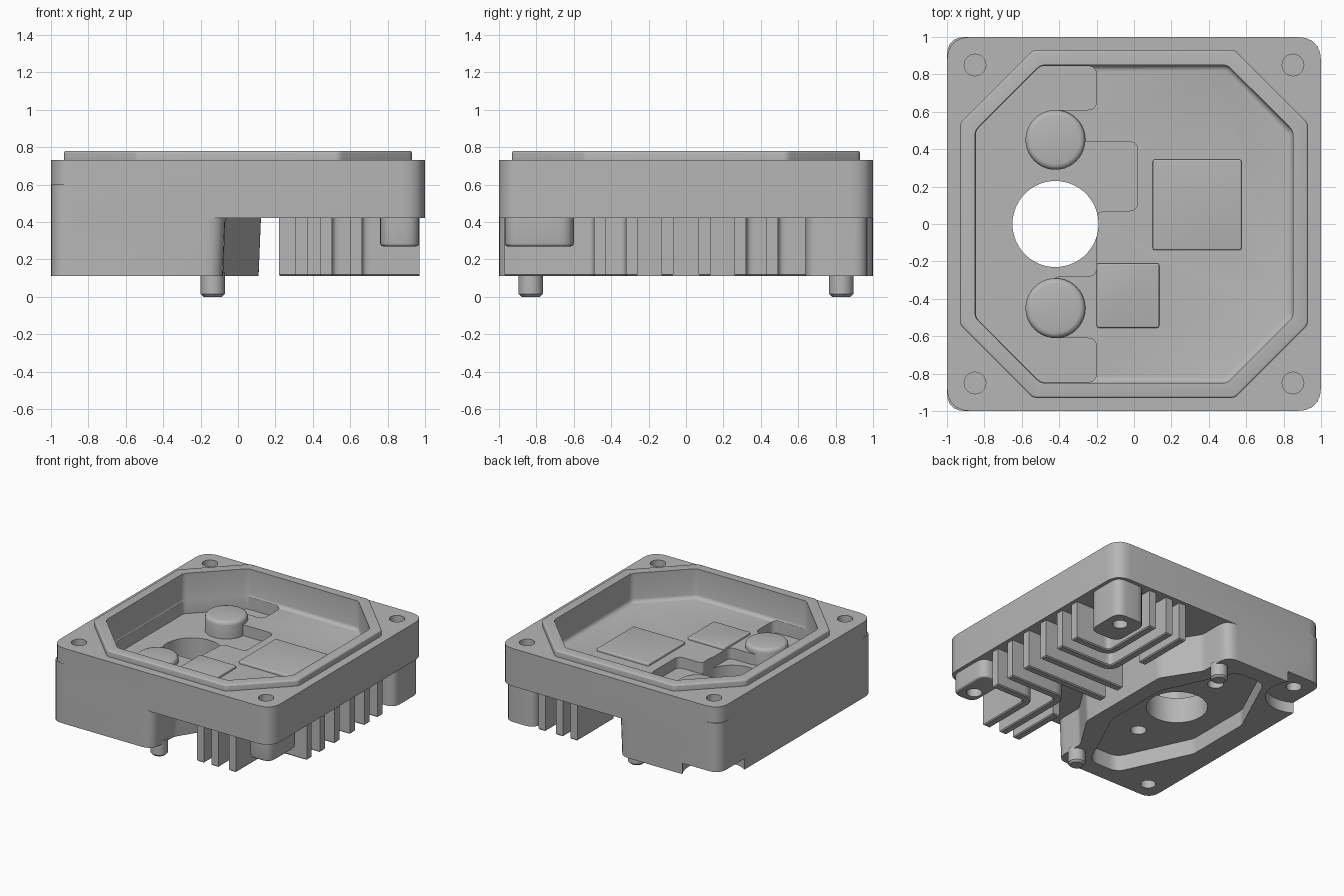
import bpy, bmesh, math
from mathutils import Vector

cube = bpy.data.objects.get("Cube")
if cube:
    bpy.data.objects.remove(cube, do_unlink=True)

metal = bpy.data.materials.new("cast_grey")
metal.use_nodes = True
GREY = (0.47, 0.47, 0.47, 1)
metal.diffuse_color = GREY
metal.node_tree.nodes["Principled BSDF"].inputs["Base Color"].default_value = GREY


def rounded(pts, r, steps=5):
    """Replace each corner of a closed outline with a small arc."""
    out = []
    for i, p in enumerate(pts):
        p = Vector(p)
        a, b = Vector(pts[i - 1]) - p, Vector(pts[(i + 1) % len(pts)]) - p
        half = a.angle(b) / 2
        d = min(r / math.tan(half), a.length * 0.48, b.length * 0.48)
        a, b = p + a.normalized() * d, p + b.normalized() * d
        for k in range(steps + 1):
            t = k / steps
            out.append(a * (1 - t) ** 2 + p * 2 * t * (1 - t) + b * t ** 2)
    return out


def circle(x, y, r, n=40):
    return [Vector((x + r * math.cos(math.tau * i / n), y + r * math.sin(math.tau * i / n)))
            for i in range(n)]


def rect(x0, x1, y0, y1, r=0.03):
    return rounded([(x0, y0), (x1, y0), (x1, y1), (x0, y1)], r)


def octagon(s, c, r=0.06):
    return rounded([(s, c - s), (s, s - c), (s - c, s), (c - s, s),
                    (-s, s - c), (-s, c - s), (c - s, -s), (s - c, -s)], r)


def prism(name, outline, z0, z1, top=0, bottom=0, steps=3):
    """Extrude an outline, optionally rounding its top or bottom edge."""
    bm = bmesh.new()
    face = bm.faces.new([bm.verts.new((p[0], p[1], z0)) for p in outline])
    ext = bmesh.ops.extrude_face_region(bm, geom=[face])["geom"]
    for v in ext:
        if isinstance(v, bmesh.types.BMVert):
            v.co.z = z1
    bmesh.ops.recalc_face_normals(bm, faces=bm.faces[:])
    for z, width in ((z0, bottom), (z1, top)):
        if width:
            edges = [e for e in bm.edges if all(abs(v.co.z - z) < 1e-5 for v in e.verts)]
            bmesh.ops.bevel(bm, geom=edges, offset=width, segments=steps,
                            profile=0.5, affect='EDGES')
    mesh = bpy.data.meshes.new(name)
    bm.to_mesh(mesh)
    bm.free()
    obj = bpy.data.objects.new(name, mesh)
    bpy.context.collection.objects.link(obj)
    mesh.materials.append(metal)
    return obj


def combine(target, other, operation):
    """Apply a boolean and drop the helper."""
    mod = target.modifiers.new("combine", 'BOOLEAN')
    mod.operation, mod.object, mod.solver = operation, other, 'EXACT'
    bpy.context.view_layer.objects.active = target
    bpy.ops.object.modifier_apply(modifier=mod.name)
    bpy.data.objects.remove(other, do_unlink=True)


def cut(*args, **kw):
    combine(housing, prism("cutter", *args, **kw), 'DIFFERENCE')


def add(*args, **kw):
    combine(housing, prism("addition", *args, **kw), 'UNION')


def smooth(obj):
    bpy.ops.object.select_all(action='DESELECT')
    obj.select_set(True)
    bpy.context.view_layer.objects.active = obj
    bpy.ops.object.shade_smooth_by_angle(angle=math.radians(35))


def fin(name, path, width=0.064, bend=0.08):
    """A cooling fin: a thin wall following a path under the plate."""
    pts = [Vector(path[0])]
    for i in range(1, len(path) - 1):
        p, a, b = Vector(path[i]), Vector(path[i - 1]), Vector(path[i + 1])
        a, b = p + (a - p).normalized() * bend, p + (b - p).normalized() * bend
        pts += [a * (1 - t) ** 2 + p * 2 * t * (1 - t) + b * t * t
                for t in (k / 5 for k in range(6))]
    pts.append(Vector(path[-1]))
    left, right = [], []
    for i, p in enumerate(pts):
        d = (pts[min(i + 1, len(pts) - 1)] - pts[max(i - 1, 0)]).normalized()
        n = Vector((-d.y, d.x)) * width / 2
        left.append(p + n)
        right.append(p - n)
    smooth(prism(name, left + right[::-1], 0.11, 0.425, bottom=0.008, steps=1))


# Main plate, deep side block and gasket rim
housing = prism("housing", rect(-1, 1, -1, 1, 0.13), 0.42, 0.73)
block = prism("side_block", rounded(
    [(-1, -1), (-0.06, -1), (-0.06, -0.72), (0.13, -0.42),
     (0.13, 0.42), (-0.06, 0.72), (-0.06, 1), (-1, 1)], 0.1), 0.11, 0.6)
for v in block.data.vertices:  # slight casting draft on the fin side
    if v.co.x > -0.3 and v.co.z < 0.2:
        v.co.x -= 0.02
combine(housing, block, 'UNION')
add(octagon(0.93, 0.39), 0.6, 0.78, top=0.012)

# Corner posts on the finned side
add(rect(0.7, 0.97, 0.64, 0.97, 0.08), 0.11, 0.5)
add(rect(0.76, 0.97, -0.97, -0.6, 0.08), 0.27, 0.5, bottom=0.015)

# Main cavity and the deeper floor
cut(octagon(0.85, 0.35), 0.54, 0.9, bottom=0.03)
cut(rounded([(-0.5, 0.845), (-0.845, 0.5), (-0.845, -0.5), (-0.5, -0.845),
             (-0.2, -0.845), (-0.2, -0.61), (-0.44, -0.61), (-0.44, -0.28),
             (-0.2, -0.28), (-0.2, 0.07), (0.02, 0.07), (0.02, 0.44),
             (-0.44, 0.44), (-0.44, 0.61), (-0.2, 0.61), (-0.2, 0.845)], 0.05),
    0.45, 0.6)

# Round bosses and raised pads on the floor
for y in (-0.45, 0.45):
    add(circle(-0.42, y, 0.16), 0.4, 0.59, top=0.03)
add(rect(0.1, 0.575, -0.14, 0.345, 0.015), 0.5, 0.56, top=0.008)
add(rect(-0.2, 0.135, -0.555, -0.21, 0.015), 0.5, 0.56, top=0.008)

# Flange pocket underneath, main bore and blind bolt holes
cut(rounded([(-0.55, -0.86), (-0.29, -0.86), (-0.02, -0.28), (-0.02, 0.28),
             (-0.29, 0.86), (-0.55, 0.86), (-0.82, 0.28), (-0.82, -0.28)], 0.12),
    0.0, 0.24)
cut(circle(-0.42, 0, 0.23, 56), 0.15, 0.6)
for y in (-0.45, 0.45):
    cut(circle(-0.42, y, 0.06, 24), 0.1, 0.38)

# Relief below one corner, then screw holes in all four
cut(circle(-0.87, 0.87, 0.24), 0.0, 0.2)
for x in (-0.85, 0.85):
    for y in (-0.85, 0.85):
        cut(circle(x, y, 0.058, 24), 0.58, 0.9)
        cut(circle(x, y, 0.058, 24), 0.0, 0.38)
smooth(housing)

# Locating pins
for side, y in (("front", -0.83), ("back", 0.83)):
    smooth(prism(side + "_pin", circle(-0.135, y, 0.065, 28), 0, 0.13, bottom=0.015, steps=1))

# Cooling fins, mirrored front to back
for side, s in (("front", -1), ("back", 1)):
    fin(side + "_outer_fin", [(0.63, s * 0.97), (0.63, s * 0.46), (0.97, s * 0.46)])
    fin(side + "_bent_fin", [(0.47, s * 0.97), (0.47, s * 0.29), (0.97, s * 0.29)])
    fin(side + "_short_fin", [(0.34, s * 0.97), (0.34, s * 0.5)])
    fin(side + "_middle_fin", [(0.22, s * 0.1), (0.97, s * 0.1)])
